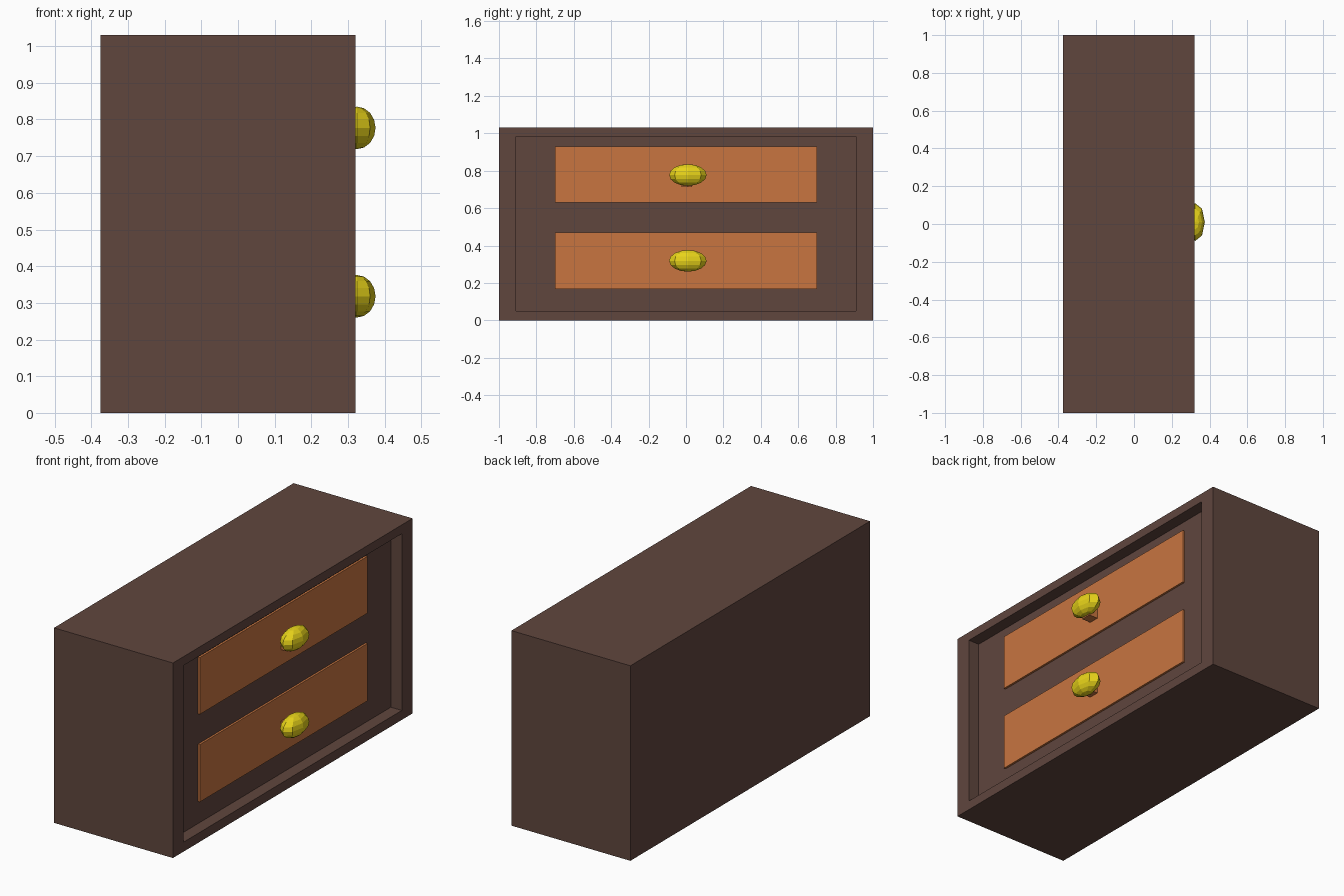
import bpy, bmesh
from mathutils import Vector, Matrix

if "Cube" in bpy.data.objects:
    bpy.data.objects.remove(bpy.data.objects["Cube"])


def material(name, color):
    m = bpy.data.materials.new(name)
    m.diffuse_color = (*color, 1)
    m.use_nodes = True
    m.node_tree.nodes["Principled BSDF"].inputs["Base Color"].default_value = m.diffuse_color
    return m


DARK = material("dark_wood", (0.117, 0.061, 0.048))
ORANGE = material("orange_wood", (0.578, 0.178, 0.051))
GOLD = material("brass", (0.80, 0.65, 0.01))


def finish(name, bm, mat):
    me = bpy.data.meshes.new(name)
    bm.to_mesh(me)
    bm.free()
    me.materials.append(mat)
    ob = bpy.data.objects.new(name, me)
    bpy.context.collection.objects.link(ob)
    return ob


def box_bm(lo, hi):
    lo, hi = Vector(lo), Vector(hi)
    bm = bmesh.new()
    mat = Matrix.Translation((lo + hi) / 2) @ Matrix.Diagonal((*(hi - lo), 1))
    bmesh.ops.create_cube(bm, size=1, matrix=mat)
    return bm


# Cabinet body with a shallow recess in its +x face
FRONT, BACK = 0.32, 0.256
bm = box_bm((-0.375, -1, 0), (FRONT, 1, 1.03))
bm.normal_update()
face = max(bm.faces, key=lambda f: f.normal.x)
bmesh.ops.inset_individual(bm, faces=[face], thickness=0.05)
for v in face.verts:
    v.co.y = 0.91 if v.co.y > 0 else -0.91
    v.co.z = 0.983 if v.co.z > 0.5 else 0.05
inner = bmesh.ops.extrude_face_region(bm, geom=[face])["geom"]
bmesh.ops.translate(bm, vec=(BACK - FRONT, 0, 0),
                    verts=[g for g in inner if isinstance(g, bmesh.types.BMVert)])
if face.is_valid:
    bmesh.ops.delete(bm, geom=[face], context='FACES_ONLY')
bmesh.ops.recalc_face_normals(bm, faces=bm.faces)
finish("cabinet_body", bm, DARK)


# Drawers: front panel, short stem and faceted oval knob
def drawer(prefix, z0, z1, stem_z, knob_z):
    finish(prefix + "_drawer_front", box_bm((0.24, -0.7, z0), (0.267, 0.7, z1)), ORANGE)
    finish(prefix + "_knob_stem",
           box_bm((0.25, -0.024, stem_z), (0.32, 0.032, stem_z + 0.056)), ORANGE)
    bm = bmesh.new()
    mat = Matrix.Translation((0.324, 0.01, knob_z)) @ Matrix.Diagonal((0.051, 0.1, 0.058, 1))
    bmesh.ops.create_uvsphere(bm, u_segments=8, v_segments=8, radius=1, matrix=mat)
    finish(prefix + "_knob", bm, GOLD)


drawer("upper", 0.63, 0.93, 0.714, 0.777)
drawer("lower", 0.167, 0.47, 0.28, 0.318)
